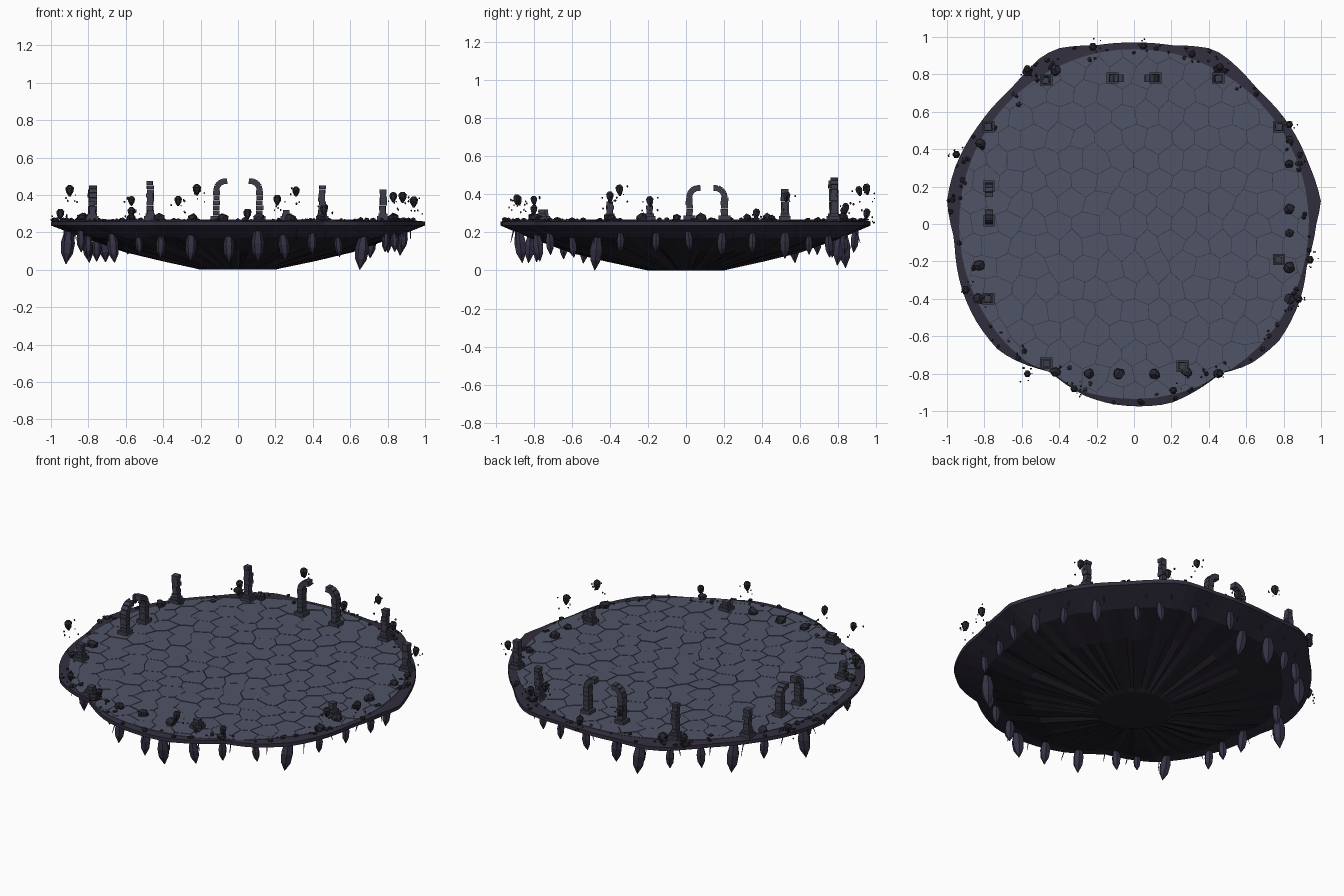
import bpy, bmesh, math, random
from mathutils import Vector, Matrix

if "Cube" in bpy.data.objects:
    bpy.data.objects.remove(bpy.data.objects["Cube"])

random.seed(7)
U = random.uniform
TOP = 0.264


def material(name, rgb):
    m = bpy.data.materials.new(name)
    lin = [((c / 255 + 0.055) / 1.055) ** 2.4 for c in rgb]
    m.diffuse_color = (*lin, 1)
    m.use_nodes = True
    m.node_tree.nodes["Principled BSDF"].inputs["Base Color"].default_value = m.diffuse_color
    return m


TILE = material("slate tile", (80, 83, 101))
GROUT = material("dark grout", (50, 51, 63))
RIM = material("rim stone", (50, 46, 62))
UNDER = material("underside rock", (34, 31, 40))
ROCK = material("dark rock", (40, 39, 49))
PILLAR = material("pillar stone", (60, 61, 74))
CRYSTAL = material("dusky crystal", (54, 49, 69))
VEIN = material("purple vein", (66, 46, 98))


def finish(bm, name, *mats):
    me = bpy.data.meshes.new(name)
    bm.normal_update()
    bm.to_mesh(me)
    bm.free()
    for m in mats:
        me.materials.append(m)
    ob = bpy.data.objects.new(name, me)
    bpy.context.collection.objects.link(ob)
    return ob


def block(bm, pos, size, rot=Matrix.Identity(4)):
    bmesh.ops.create_cube(bm, size=1, matrix=Matrix.Translation(pos) @ rot @ Matrix.Diagonal((*size, 1)))


def rock(bm, pos, r, stretch=1.0):
    rot = Matrix.Rotation(U(0, 6), 4, 'Z')
    vs = bmesh.ops.create_icosphere(bm, subdivisions=1, radius=r,
                                    matrix=Matrix.Translation(pos) @ rot @ Matrix.Diagonal((1, 1, stretch, 1)))["verts"]
    for v in vs:
        v.co += Vector((U(-1, 1), U(-1, 1), U(-1, 1))) * r * 0.16


def spindle(bm, pos, rings, sides, tilt=Matrix.Identity(4)):
    """Faceted solid from (radius, z) rings, closed at both ends."""
    loops = []
    for r, z in rings:
        loops.append([bm.verts.new(Vector(pos) + tilt @ Vector(
            (r * math.cos(math.tau * i / sides), r * math.sin(math.tau * i / sides), z))) for i in range(sides)])
    for a, b in zip(loops, loops[1:]):
        for i in range(sides):
            j = (i + 1) % sides
            bm.faces.new((a[i], a[j], b[j], b[i]))
    bm.faces.new(loops[0][::-1])
    bm.faces.new(loops[-1])


# Island outline, counter-clockwise
OUT = [(1, .12), (.935, .32), (.83, .53), (.66, .72), (.54, .85), (.47, .91), (.40, .94), (.2, .955), (0, .97),
       (-.2, .955), (-.40, .94), (-.49, .9), (-.57, .82), (-.66, .72), (-.83, .53), (-.95, .32), (-1, .13),
       (-.96, -.08), (-.92, -.35), (-.85, -.51), (-.72, -.68), (-.61, -.74), (-.45, -.79), (-.26, -.92),
       (-.13, -.96), (0, -.975), (.19, -.96), (.30, -.91), (.46, -.80), (.62, -.75), (.78, -.62), (.89, -.40),
       (.925, -.21), (.975, 0)]
POL = sorted((math.atan2(y, x) % math.tau, math.hypot(x, y)) for x, y in OUT)


def edge_radius(a):
    a %= math.tau
    pts = [(POL[-1][0] - math.tau, POL[-1][1])] + POL + [(POL[0][0] + math.tau, POL[0][1])]
    for (a0, r0), (a1, r1) in zip(pts, pts[1:]):
        if a0 <= a <= a1:
            return r0 + (r1 - r0) * (a - a0) / (a1 - a0)


def floor_radius(a):
    return min(0.935, edge_radius(a) - 0.006)


# Island body: flat top, rim band and fluted underside tapering to a flat base
N = 102
bm = bmesh.new()
RINGS = [(1, TOP - .006, 0), (1, .236, 0), (.84, .175, .006), (.62, .105, .014), (.42, .058, .014)]
angles = [math.tau * i / N for i in range(N)]
flute = [U(-1, 1) for _ in angles]
loops = [[bm.verts.new((floor_radius(a) * math.cos(a), floor_radius(a) * math.sin(a), TOP)) for a in angles]]
for k, (f, z, jit) in enumerate(RINGS):
    ring = []
    for i, a in enumerate(angles):
        r = edge_radius(a) * f
        zz = z + jit * (flute[i] if k > 2 else flute[i // 3])
        ring.append(bm.verts.new((r * math.cos(a), r * math.sin(a), zz)))
    loops.append(ring)
loops.append([bm.verts.new((.23 * math.cos(a), .23 * math.sin(a), .012 + .006 * f)) for a, f in zip(angles, flute)])
loops.append([bm.verts.new((.20 * math.cos(a), .20 * math.sin(a), 0.002)) for a in angles])
top = bm.faces.new(loops[0])
top.material_index = 2
for k, (a, b) in enumerate(zip(loops, loops[1:])):
    for i in range(N):
        j = (i + 1) % N
        f = bm.faces.new((a[i], b[i], b[j], a[j]))
        f.material_index = 0 if k < 3 else 1
bm.faces.new(loops[-1][::-1]).material_index = 1
for v in loops[-1]:
    v.co.z = 0
finish(bm, "island_body", RIM, UNDER, GROUT)

# Paving: irregular hexagonal tiles with narrow joints, trimmed to the floor edge
bm = bmesh.new()
S = 0.077
corner = {}


def jittered(p):
    key = (round(p.x, 2), round(p.y, 2))
    for dx in (-.01, 0, .01):
        for dy in (-.01, 0, .01):
            k = (round(key[0] + dx, 2), round(key[1] + dy, 2))
            if k in corner:
                return corner[k]
    corner[key] = p + Vector((U(-.016, .016), U(-.016, .016)))
    return corner[key]


for row in range(-9, 10):
    for col in range(-9, 10):
        c = Vector(((col + 0.5 * (row % 2)) * S * math.sqrt(3), row * S * 1.5))
        pts = [jittered(c + S * Vector((math.sin(k * math.pi / 3), math.cos(k * math.pi / 3)))) for k in range(6)]
        if all(p.length > floor_radius(math.atan2(p.y, p.x)) for p in pts):
            continue
        h = TOP + U(.0015, .004)
        ring = []
        for p in reversed(pts):
            q = p + (c - p).normalized() * 0.0018
            q *= min(1, floor_radius(math.atan2(q.y, q.x)) / q.length)
            ring.append(q)
        up = [bm.verts.new((q.x, q.y, h)) for q in ring]
        lo = [bm.verts.new((q.x, q.y, TOP - .002)) for q in ring]
        bm.faces.new(up)
        for i in range(6):
            bm.faces.new((up[i], lo[i], lo[(i + 1) % 6], up[(i + 1) % 6]))
finish(bm, "floor_tiles", TILE)

# Straight ruined pillars: plinth plus slightly shifted stacked drums
for x, y, h in [(-.47, .77, .46), (.45, .78, .44), (-.78, .52, .42), (.775, .52, .42), (-.78, -.40, .36),
                (.775, -.19, .335), (-.47, -.745, .32), (.26, -.76, .325)]:
    bm = bmesh.new()
    block(bm, (x, y, TOP + .01), (.066, .06, .024))
    block(bm, (x, y, TOP + .028), (.05, .046, .016))
    z = TOP + .034
    while z < h - .005:
        s = U(.030, .039)
        block(bm, (x + U(-.003, .003), y + U(-.003, .003), z + .011), (s, s, .021),
              Matrix.Rotation(U(-.15, .15), 4, 'Z'))
        z += .022
    finish(bm, "ruined_pillar", PILLAR)


# Broken arches: two pillars curling toward one another
def arch_leg(x, y, inward, h):
    bm = bmesh.new()
    d = Vector(inward)
    ang = math.atan2(d.y, d.x)
    turn = Matrix.Rotation(ang, 4, 'Z')
    base = Vector((x, y, 0))
    block(bm, base + Vector((0, 0, TOP + .011)), (.062, .06, .026), turn)
    straight = h - .06 - TOP
    n = 6
    for i in range(n):
        block(bm, base + Vector((0, 0, TOP + straight * (i + .5) / n)) + d * U(-.002, .002),
              (U(.033, .039), .042, straight / n * .95), turn)
    for i in range(4):
        t = math.radians(12 + 25 * i)
        p = base + d * .048 * (1 - math.cos(t)) + Vector((0, 0, h - .06 + .048 * math.sin(t)))
        block(bm, p, (.031, .041, .024), turn @ Matrix.Rotation(t, 4, 'Y'))
    finish(bm, "arch_leg", PILLAR)


for s in (-1, 1):
    arch_leg(s * .115, .78, (-s, 0, 0), .485)
    arch_leg(-.775, .11 + s * .092, (0, -s, 0), .445)

# Boulders around the floor edge and scattered rubble
bm = bmesh.new()
for x, y in [(.83, .45), (.83, .32), (.83, .08), (.83, -.05), (.83, -.23), (.83, -.4), (-.42, -.79), (-.24, -.8),
             (-.08, -.8), (.11, -.8), (.28, -.79), (.45, -.8), (-.83, -.22), (-.83, -.4), (-.82, .43),
             (-.57, .82), (-.42, .82), (.45, .83)]:
    rock(bm, (x, y, TOP + .014), U(.024, .034), .8)
for _ in range(110):
    a = U(0, math.tau)
    r = edge_radius(a) - U(.005, .09)
    rock(bm, (r * math.cos(a), r * math.sin(a), TOP + .003), U(.005, .017), .8)
finish(bm, "edge_boulders", ROCK)

# Floating shards with small chips drifting around them
bm = bmesh.new()
for x, y, z in [(-.9, -.35, .425), (-.57, -.8, .37), (-.57, .83, .31), (-.22, .95, .43), (-.32, -.88, .37),
                (.21, -.89, .375), (.31, .91, .42), (.83, .53, .39), (.88, -.4, .39), (.94, -.19, .365),
                (.46, -.8, .32), (.05, .95, .30), (-.95, .37, .30), (.46, .84, .33)]:
    s = U(.8, 1.1)
    spindle(bm, (x, y, z), [(.005 * s, -.03 * s), (.018 * s, -.008 * s), (.021 * s, .011 * s), (.010 * s, .024 * s)],
            6, Matrix.Rotation(U(-.2, .2), 4, 'X'))
    for _ in range(6):
        rock(bm, (x + U(-.045, .045), y + U(-.045, .045), z + U(-.07, .02)), U(.003, .006), 1.3)
finish(bm, "floating_shards", ROCK)

# Hanging crystals and thin veins below the rim
cry, vein = bmesh.new(), bmesh.new()
M = 30
for i in range(M):
    a = math.tau * (i + U(-.25, .25)) / M
    r = edge_radius(a) * U(.82, .93)
    d = Vector((math.cos(a), math.sin(a), 0))
    s = U(.6, 1.15)
    z = .236 - (edge_radius(a) - r) * .4
    tilt = Matrix.Rotation(U(-.12, .12), 4, 'X') @ Matrix.Rotation(U(-.12, .12), 4, 'Y')
    spindle(cry, d * r + Vector((0, 0, z)),
            [(.002, -.15 * s), (.028 * s, -.10 * s), (.033 * s, -.05 * s), (.020 * s, .01)], 6, tilt)
    b = a + .06
    e = edge_radius(b)
    p = Vector((e * .93 * math.cos(b), e * .93 * math.sin(b), .21))
    spindle(vein, p, [(.001, -.07 * s), (.003, -.03), (.004, .01)], 4, Matrix.Rotation(U(-.5, .5), 4, 'X'))
finish(cry, "hanging_crystals", CRYSTAL)
finish(vein, "hanging_veins", VEIN)
